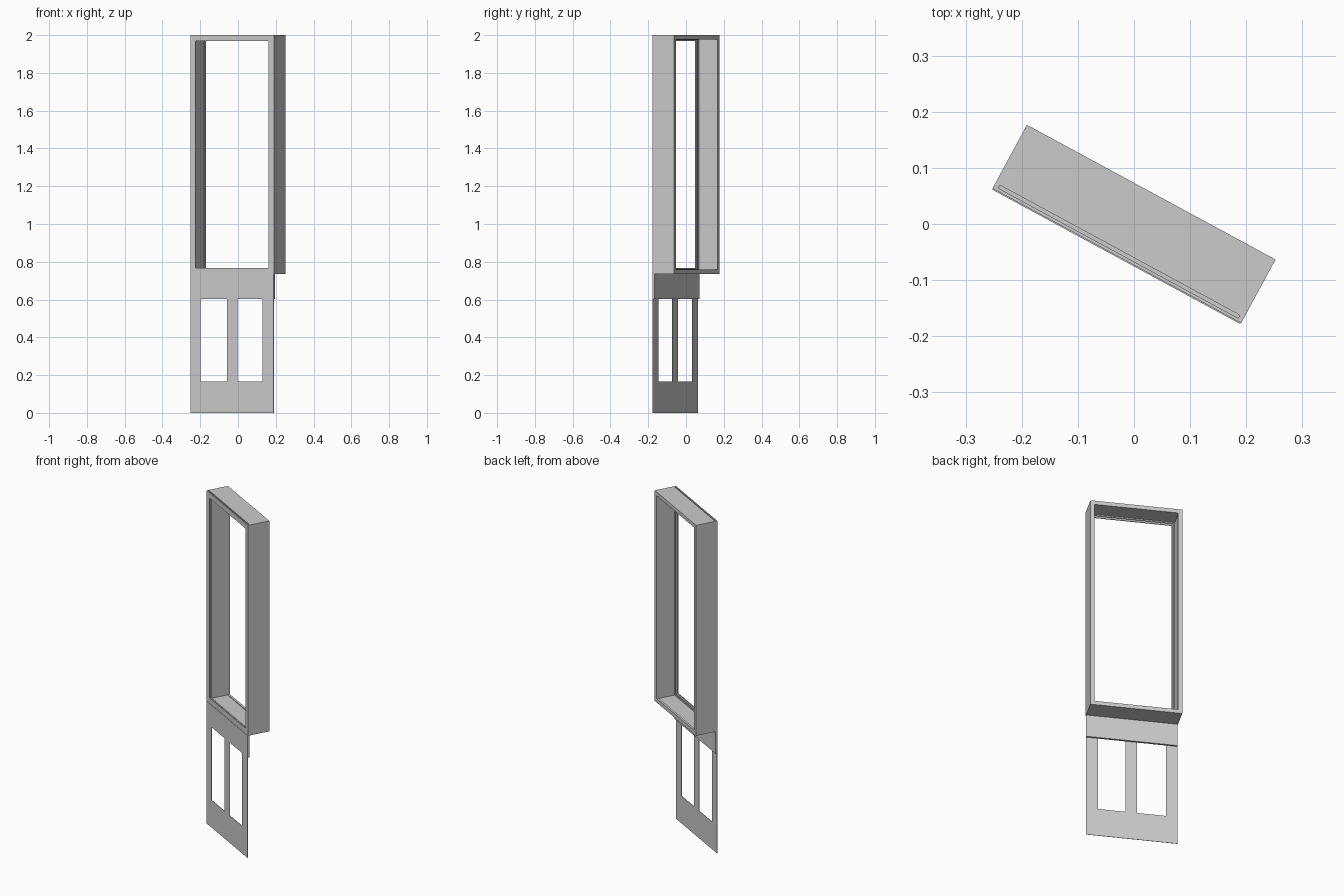
import bpy, bmesh, math

if "Cube" in bpy.data.objects:
    bpy.data.objects.remove(bpy.data.objects["Cube"])

ANGLE = math.radians(-28.45)      # whole stand is turned about z
W, Z0, Z1 = 0.252, 0.735, 2.0     # half width, bottom and top of the case


def finish(bm, name):
    bmesh.ops.recalc_face_normals(bm, faces=bm.faces)
    me = bpy.data.meshes.new(name)
    bm.to_mesh(me)
    bm.free()
    ob = bpy.data.objects.new(name, me)
    bpy.context.collection.objects.link(ob)
    ob.rotation_euler.z = ANGLE
    return ob


def box(name, x, y, z):
    bm = bmesh.new()
    bmesh.ops.create_cube(bm, size=1)
    for v in bm.verts:
        v.co = [a + (b - a) * (c + 0.5) for (a, b), c in zip((x, y, z), v.co)]
    return finish(bm, name)


def swept_frame(name, profile):
    """Sweep an (inset, depth) section round the mitred rectangle."""
    bm = bmesh.new()
    rings = []
    for sx, top in ((-1, 0), (1, 0), (1, 1), (-1, 1)):
        rings.append([bm.verts.new((sx * (W - b), y, Z1 - b if top else Z0 + b))
                      for b, y in profile])
    n = len(profile)
    for i in range(4):
        a, c = rings[i], rings[(i + 1) % 4]
        for j in range(n):
            k = (j + 1) % n
            bm.faces.new((a[j], c[j], c[k], a[k]))
    return finish(bm, name)


def pierced_sheet(name, xs, zs, holes, y, thick):
    """Flat sheet on a grid of cells, leaving out the hole cells."""
    bm = bmesh.new()
    g = [[bm.verts.new((x, y, z)) for z in zs] for x in xs]
    for i in range(len(xs) - 1):
        for j in range(len(zs) - 1):
            if (i, j) not in holes:
                bm.faces.new((g[i][j], g[i + 1][j], g[i + 1][j + 1], g[i][j + 1]))
    ob = finish(bm, name)
    mod = ob.modifiers.new("thickness", 'SOLIDIFY')
    mod.thickness = thick
    mod.offset = 0
    return ob


# Display case: front lip, insert groove, inner wall, small back lip
case = swept_frame("display_case", [
    (0, -0.0645), (0.032, -0.0645), (0.032, -0.059), (0.009, -0.059),
    (0.009, -0.053), (0.026, -0.053), (0.026, -0.047), (0.019, -0.047),
    (0.019, 0.052), (0.023, 0.052), (0.023, 0.0645), (0, 0.0645)])

# Slot through the top for sliding in the insert
slot = box("slot_cutter", (-0.243, 0.243), (-0.059, -0.053), (1.95, 2.05))
slot.hide_render = True
slot.hide_viewport = False
slot.display_type = 'WIRE'
cut = case.modifiers.new("top_slot", 'BOOLEAN')
cut.operation = 'DIFFERENCE'
cut.solver = 'EXACT'
cut.object = slot

# Lower sheet with two windows
pierced_sheet("lower_panel", [-0.251, -0.19, -0.03, 0.033, 0.184, 0.251],
              [0, 0.165, 0.603, Z0], {(1, 1), (3, 1)}, -0.0655, 0.002)

# Backing strip joining the sheet to the case
box("backing_strip", (-0.251, 0.251), (-0.0645, -0.054), (0.603, Z0))
